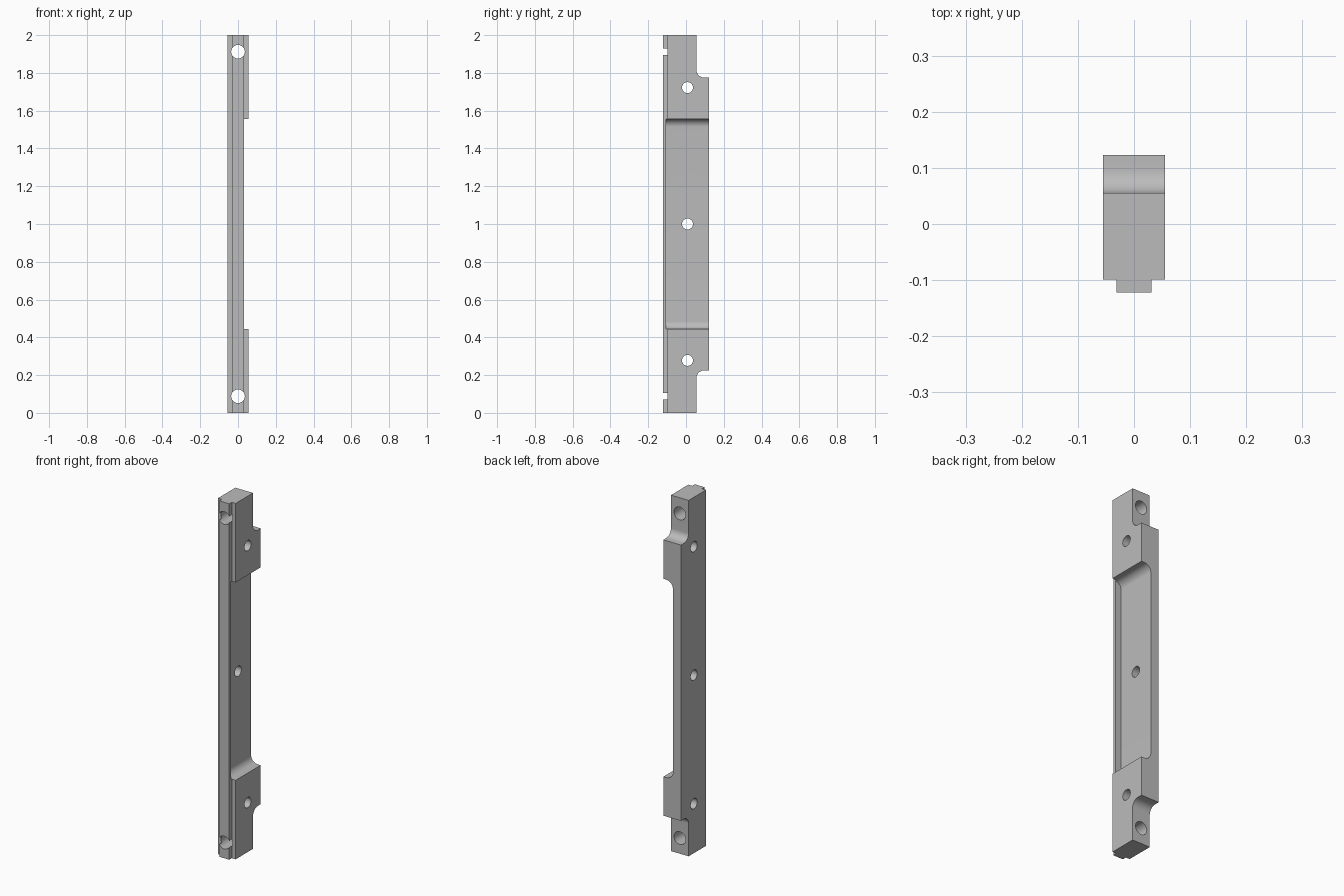
import bpy, bmesh, math
from mathutils import Vector

default = bpy.data.objects.get("Cube")
if default:
    bpy.data.objects.remove(default, do_unlink=True)

metal = bpy.data.materials.new("light_grey_metal")
metal.use_nodes = True
GREY = (0.5, 0.5, 0.5, 1)
metal.diffuse_color = GREY
metal.node_tree.nodes["Principled BSDF"].inputs["Base Color"].default_value = GREY


def prism(name, points, depth):
    """Extrude a closed outline of 3D points along the depth vector."""
    bm = bmesh.new()
    face = bm.faces.new([bm.verts.new(p) for p in points])
    out = bmesh.ops.extrude_face_region(bm, geom=[face])
    verts = [g for g in out["geom"] if isinstance(g, bmesh.types.BMVert)]
    bmesh.ops.translate(bm, vec=Vector(depth), verts=verts)
    bmesh.ops.recalc_face_normals(bm, faces=bm.faces)
    mesh = bpy.data.meshes.new(name)
    bm.to_mesh(mesh)
    bm.free()
    mesh.materials.append(metal)
    obj = bpy.data.objects.new(name, mesh)
    bpy.context.collection.objects.link(obj)
    return obj


def arc(u, v, r, start, end, steps=12):
    angles = [math.radians(start + (end - start) * i / steps) for i in range(steps + 1)]
    return [(u + r * math.cos(a), v + r * math.sin(a)) for a in angles]


def boolean(obj, tool, operation):
    mod = obj.modifiers.new(operation, "BOOLEAN")
    mod.object, mod.operation, mod.solver = tool, operation, "EXACT"
    bpy.context.view_layer.objects.active = obj
    bpy.ops.object.modifier_apply(modifier=mod.name)
    bpy.data.objects.remove(tool, do_unlink=True)


def hole(obj, axis, center, r):
    circle = arc(0, 0, r, 0, 360, 40)[:-1]
    cx, cy, cz = center
    if axis == "X":
        tool = prism("hole_cutter", [(-0.2, cy + u, cz + v) for u, v in circle], (0.4, 0, 0))
    else:
        tool = prism("hole_cutter", [(cx + u, -0.3, cz + v) for u, v in circle], (0, 0.6, 0))
    tool.hide_render = True
    boolean(obj, tool, "DIFFERENCE")


HALF, FRONT, NECK, BACK = 0.055, -0.099, 0.055, 0.123
NOTCH, R = 0.225, 0.042

# Main bar: side outline with filleted notches at both ends of the back
low = [(FRONT, 0), (NECK, 0)] + arc(NECK + R, NOTCH - R, R, 180, 90) + [(BACK, NOTCH)]
outline = low + [(y, 2 - z) for y, z in reversed(low)]
bar = prism("mounting_bar", [(-HALF, y, z) for y, z in outline], (2 * HALF, 0, 0))

# Narrow rail along the front
rail = prism("front_rail", [(-0.031, -0.122, 0), (0.031, -0.122, 0),
                            (0.031, -0.08, 0), (-0.031, -0.08, 0)], (0, 0, 2))
boolean(bar, rail, "UNION")

# Long side pocket with rounded ends, open to the back
FLOOR, END, PR = -0.005, 0.444, 0.042
half = [(0.1, END)] + arc(FLOOR + PR, END + PR, PR, 270, 180)
pocket = half + [(x, 2 - z) for x, z in reversed(half)]
cutter = prism("pocket_cutter", [(x, -0.105, z) for x, z in pocket], (0, 0.4, 0))
cutter.hide_render = True
boolean(bar, cutter, "DIFFERENCE")

# Cross holes and end bolt holes
for z in (0.278, 1.0, 1.722):
    hole(bar, "X", (0, 0.008, z), 0.029)
for z in (0.088, 1.912):
    hole(bar, "Y", (0, 0, z), 0.036)

bpy.ops.object.select_all(action="DESELECT")
bar.select_set(True)
bpy.context.view_layer.objects.active = bar
bpy.ops.object.shade_smooth_by_angle(angle=math.radians(30))
